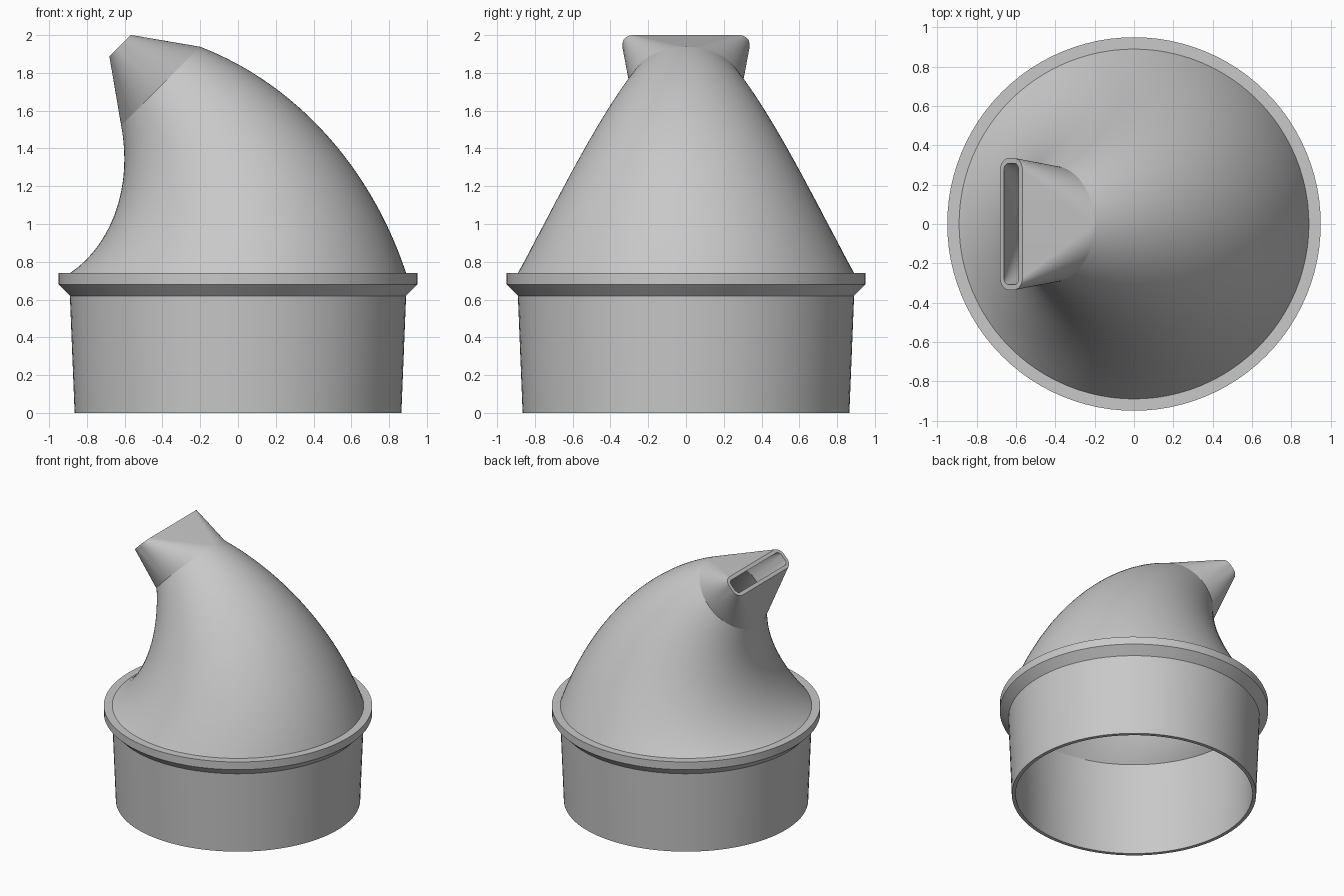
import bpy
import bmesh
from math import sin, cos, radians, pi

if "Cube" in bpy.data.objects:
    bpy.data.objects.remove(bpy.data.objects["Cube"], do_unlink=True)

gray = bpy.data.materials.new("plain gray")
gray.use_nodes = True
gray.diffuse_color = (0.58, 0.58, 0.58, 1)
gray.node_tree.nodes["Principled BSDF"].inputs["Base Color"].default_value = gray.diffuse_color

QUARTER = 24      # segments per quarter turn
WALL = 0.027
BASE_R, TIP_R = 0.89, 0.295
RIM_Z = 0.74
BEND_R = 1.4      # radius of the bend of the centre line
BEND = radians(45)


def section(x, z, tilt, radius, half_u=0.0, half_v=0.0):
    """Rounded rectangle (a circle when the halves are 0), tilted about y."""
    points = []
    for q, (su, sv) in enumerate([(1, 1), (-1, 1), (-1, -1), (1, -1)]):
        for k in range(QUARTER + 1):
            a = (q + k / QUARTER) * pi / 2
            u = su * half_u + radius * cos(a)
            v = sv * half_v + radius * sin(a)
            points.append((x + u * cos(tilt), v, z + u * sin(tilt)))
    return points


def loft(name, sections, cyclic=False, angle=30):
    """Skin a list of sections into one shell."""
    bm = bmesh.new()
    rings = [[bm.verts.new(p) for p in s] for s in sections]
    pairs = list(zip(rings, rings[1:]))
    if cyclic:
        pairs.append((rings[-1], rings[0]))
    for low, high in pairs:
        n = len(low)
        for j in range(n):
            k = (j + 1) % n
            bm.faces.new((low[j], low[k], high[k], high[j]))
    bmesh.ops.remove_doubles(bm, verts=bm.verts, dist=1e-5)
    mesh = bpy.data.meshes.new(name)
    bm.to_mesh(mesh)
    bm.free()
    mesh.materials.append(gray)
    obj = bpy.data.objects.new(name, mesh)
    bpy.context.collection.objects.link(obj)
    bpy.ops.object.select_all(action="DESELECT")
    obj.select_set(True)
    bpy.context.view_layer.objects.active = obj
    bpy.ops.object.shade_smooth_by_angle(angle=radians(angle))
    return obj


def bend_point(t):
    a = BEND * t
    return BEND_R * (cos(a) - 1), RIM_Z + BEND_R * sin(a), a


def horn_section(t, inset=0.0):
    return section(*bend_point(t), BASE_R + (TIP_R - BASE_R) * t - inset)


# Tapered collar with a chamfered flange, open at the bottom
collar = [(0.865, 0), (BASE_R, 0.62), (0.95, 0.68), (0.95, RIM_Z),
          (BASE_R - WALL, RIM_Z), (0.865 - WALL, 0)]
loft("collar", [section(0, z, 0, r) for r, z in collar], cyclic=True)

# Hollow horn that tapers evenly along a bend toward -x
STEPS = 40
outer = [horn_section(i / STEPS) for i in range(STEPS + 1)]
inner = [horn_section(i / STEPS, WALL) for i in range(STEPS, -1, -1)]
loft("horn", outer + inner)

# Nozzle changing from the round tip to a rounded slot
x, z, tilt = bend_point(1)
LENGTH = 0.303
slot = (x - LENGTH * sin(tilt), z + LENGTH * cos(tilt), tilt)
loft("nozzle", [
    horn_section(1),
    section(*slot, 0.06, 0.02, 0.275),
    section(*slot, 0.06 - WALL, 0.02, 0.275),
    horn_section(1, WALL),
], angle=20)
